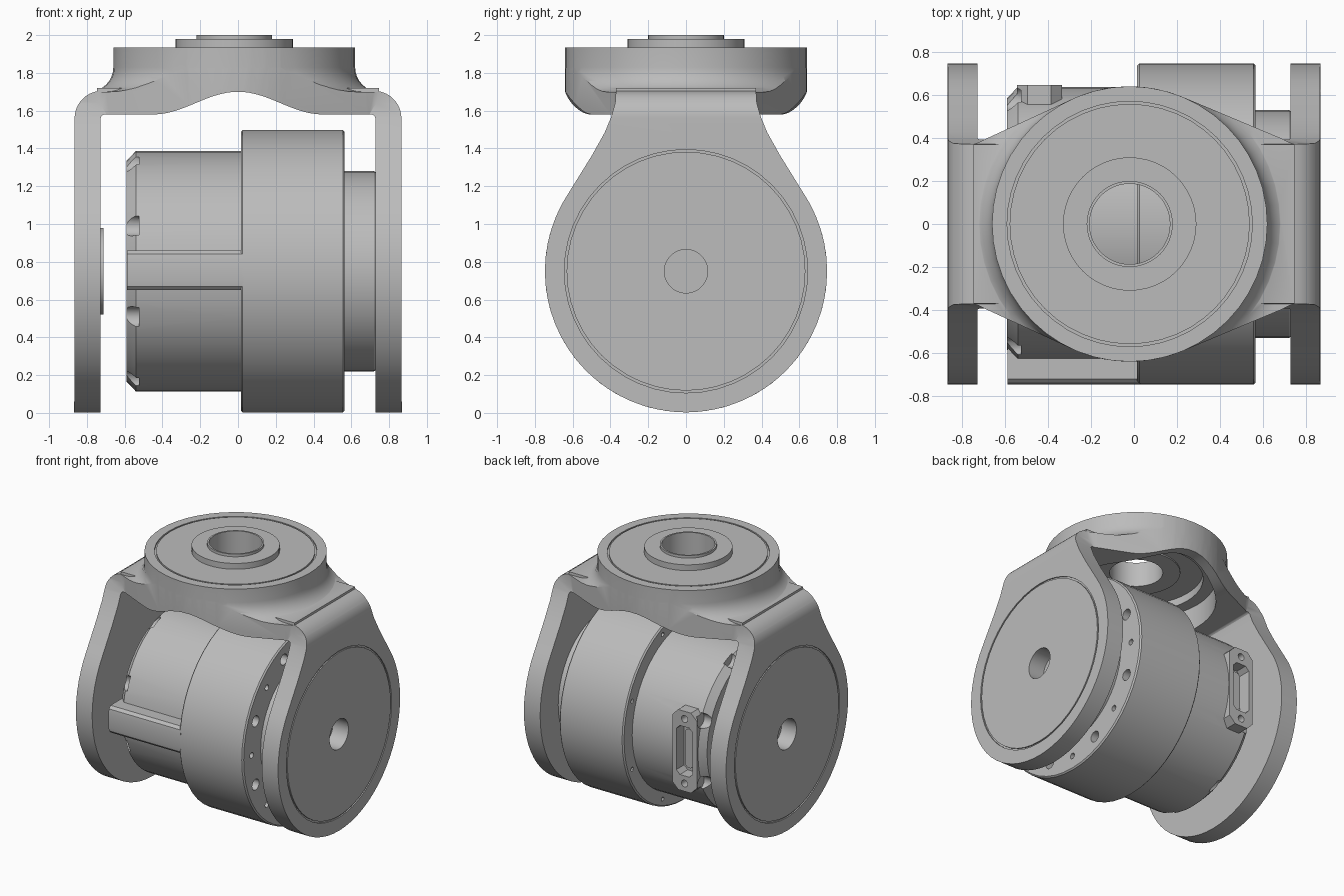
import bpy, bmesh
from math import sin, cos, pi, radians

if "Cube" in bpy.data.objects:
    bpy.data.objects.remove(bpy.data.objects["Cube"], do_unlink=True)

grey = bpy.data.materials.new("machined_grey")
grey.use_nodes = True
grey.diffuse_color = (0.5, 0.5, 0.5, 1)
grey.node_tree.nodes["Principled BSDF"].inputs["Base Color"].default_value = (0.5, 0.5, 0.5, 1)

AXIS_Z = 0.75      # height of the motor axis
DISC_X = -0.02     # centre of the top disc
SEG = 48


def make(name, verts, faces):
    mesh = bpy.data.meshes.new(name)
    mesh.from_pydata(verts, [], faces)
    bm = bmesh.new()
    bm.from_mesh(mesh)
    bmesh.ops.recalc_face_normals(bm, faces=bm.faces)
    bm.to_mesh(mesh)
    bm.free()
    mesh.materials.append(grey)
    obj = bpy.data.objects.new(name, mesh)
    bpy.context.collection.objects.link(obj)
    return obj


def place(axis, a, b, h):
    """Put plane coordinates a, b at height h along an axis."""
    return {"x": (h, a, b), "y": (a, h, b), "z": (a, b, h)}[axis]


def prism(name, pts, axis, lo, hi):
    n = len(pts)
    verts = [place(axis, a, b, h) for h in (lo, hi) for a, b in pts]
    faces = [tuple(range(n)), tuple(range(n, 2 * n))]
    faces += [(i, (i + 1) % n, n + (i + 1) % n, n + i) for i in range(n)]
    return make(name, verts, faces)


def lathe(name, profile, axis, centre, ring=False, seg=SEG):
    """Revolve (radius, height) points; ring closes the section instead of capping."""
    ca, cb = centre
    verts = [place(axis, ca + r * cos(2 * pi * i / seg), cb + r * sin(2 * pi * i / seg), h)
             for r, h in profile for i in range(seg)]
    n = len(profile)
    faces = []
    for k in range(n if ring else n - 1):
        p, q = k * seg, (k + 1) % n * seg
        faces += [(p + i, p + (i + 1) % seg, q + (i + 1) % seg, q + i) for i in range(seg)]
    if not ring:
        faces += [tuple(range(seg)), tuple(range((n - 1) * seg, n * seg))]
    return make(name, verts, faces)


def rod(r, lo, hi, axis, centre, seg=SEG):
    return lathe("cutter", [(r, lo), (r, hi)], axis, centre, seg=seg)


def groove(r, lo, hi, axis, centre):
    return lathe("cutter", [(r, lo), (r + .012, lo), (r + .012, hi), (r, hi)], axis, centre, ring=True)


def combine(target, op, tool):
    mod = target.modifiers.new("combine", "BOOLEAN")
    mod.operation, mod.solver, mod.object = op, "EXACT", tool
    bpy.context.view_layer.objects.active = target
    bpy.ops.object.modifier_apply(modifier=mod.name)
    bpy.data.objects.remove(tool, do_unlink=True)


def cut(target, *tools):
    for tool in tools:
        combine(target, "DIFFERENCE", tool)


def arc(cx, cy, r, start, end, steps):
    angles = [radians(start + (end - start) * i / steps) for i in range(steps + 1)]
    return [(cx + r * cos(t), cy + r * sin(t)) for t in angles]


def mirrored(half):
    """Close a right-hand outline with its mirror image."""
    return half + [(-x, y) for x, y in reversed(half)]


# Yoke: front outline with rounded shoulders and an arched underside
arch = [(x, 1.58 + .06 * (1 + cos(pi * x / .45))) for x in [.45 - .03 * i for i in range(15)]]
outer = [(.745, 1.95)] + arc(.72, 1.56, .145, 80, 0, 10)
inner = [(.867, -.01), (.727, -.01)] + arc(.707, 1.56, .02, 0, 90, 3)
yoke = prism("yoke", mirrored(outer + inner + arch), "y", -.8, .8)

# Side outline of the arms: round hub tapering into a neck
hub = arc(0, AXIS_Z, .747, -90, 34, 22)[1:]
neck = [(.50, 1.36), (.43, 1.485), (.395, 1.57), (.375, 1.64), (.37, 1.72)]
mask = prism("mask", mirrored([(.01, AXIS_Z - .747)] + hub + neck), "x", -1, 1)

# Plan outline of the bridge, trimmed by a disc with a filleted foot
tail = [(.88, .40), (.85, .372), (.75, .37), (.72, .38), (.68, .40)]
upper = tail + arc(DISC_X, 0, .64, 68, 112, 8) + [(-x, y) for x, y in reversed(tail)]
bridge = prism("bridge", upper + [(x, -y) for x, y in reversed(upper)], "z", 1.55, 1.96)
foot = arc(.77, 1.83, .13, 270, 180, 8)
combine(bridge, "INTERSECT",
        lathe("disc", [(1.1, 1.5), (1.1, 1.70)] + foot + [(.64, 1.935)], "z", (DISC_X, 0)))
combine(mask, "UNION", bridge)
combine(yoke, "INTERSECT", mask)

# Stepped recess, bore and seam lines of the yoke
cut(yoke,
    lathe("cutter", [(.56, 1.5), (.56, 1.76), (.47, 1.76), (.47, 1.82)], "z", (DISC_X, 0)),
    rod(.2, 1.7, 2.1, "z", (DISC_X, 0)),
    groove(.558, 1.923, 1.95, "z", (DISC_X, 0)),
    rod(.115, -1, -.5, "x", (0, AXIS_Z)), rod(.115, .5, 1, "x", (0, AXIS_Z)),
    groove(.632, .857, .9, "x", (0, AXIS_Z)), groove(.632, -.9, -.857, "x", (0, AXIS_Z)))

# Raised collar around the top bore
collar = lathe("top_collar", [(.187, 1.81), (.31, 1.81), (.31, 1.98), (.2, 1.98), (.2, 2.0), (.187, 2.0)],
               "z", (DISC_X, 0), ring=True)

# Bearing cap on the inside of the plain arm
bearing = lathe("bearing_cap", [(.23, -.74), (.23, -.712)], "x", (0, AXIS_Z))

# Wide motor housing with two rings of screw holes
housing = lathe("motor_housing", [(.737, .015), (.747, .025), (.747, .555), (.737, .565)],
                "x", (0, AXIS_Z))
for i in range(16):
    t = pi * i / 8
    spot = (.64 * cos(t), AXIS_Z + .64 * sin(t))
    cut(housing, rod(.042 if i % 2 else .022, .48, .6, "x", spot, 16))
    if i % 2:
        cut(housing, rod(.016, -.05, .06, "x", (.69 * cos(t), AXIS_Z + .69 * sin(t)), 12))

# Output flange bolted to the other arm
flange = lathe("output_flange", [(.53, .55), (.53, .72), (.522, .733)], "x", (0, AXIS_Z))

# Rear motor cap with a cable rib at the front and a socket at the back
cap = lathe("motor_cap", [(.585, -.59), (.637, -.54), (.637, .03)], "x", (0, AXIS_Z))
rib = [(-.5, .65), (-.72, .65), (-.74, .67), (-.745, .70), (-.745, .81), (-.74, .84), (-.72, .86), (-.5, .86)]
combine(cap, "UNION", prism("rib", rib, "x", -.588, .03))


def octagon(cx, cz, w, h, c):
    quarter = [(w, -h + c), (w, h - c), (w - c, h)]
    half = [(w - c, -h)] + quarter
    return [(cx + x, cz + z) for x, z in mirrored(half)]


SOCKET_X = -.44
combine(cap, "UNION", prism("socket", octagon(SOCKET_X, AXIS_Z, .105, .31, .05), "y", .4, .646))
cut(cap, prism("cutter", octagon(SOCKET_X, AXIS_Z, .07, .19, .03), "y", .55, .8))
for s in (-1, 1):
    cut(cap, rod(.027, .58, .8, "y", (SOCKET_X, AXIS_Z + s * .25), 16))
for i in range(8):
    t = radians(22.5 + 45 * i)
    cut(cap, rod(.055, -.7, -.525, "x", (.63 * cos(t), AXIS_Z + .63 * sin(t)), 16))
pins = prism("socket_insert", octagon(SOCKET_X, AXIS_Z, .035, .15, .02), "y", .54, .59)

# Smooth shading with crisp edges
for obj in (yoke, collar, bearing, housing, flange, cap, pins):
    bpy.ops.object.select_all(action="DESELECT")
    obj.select_set(True)
    bpy.context.view_layer.objects.active = obj
    bpy.ops.object.shade_smooth_by_angle(angle=radians(30))
